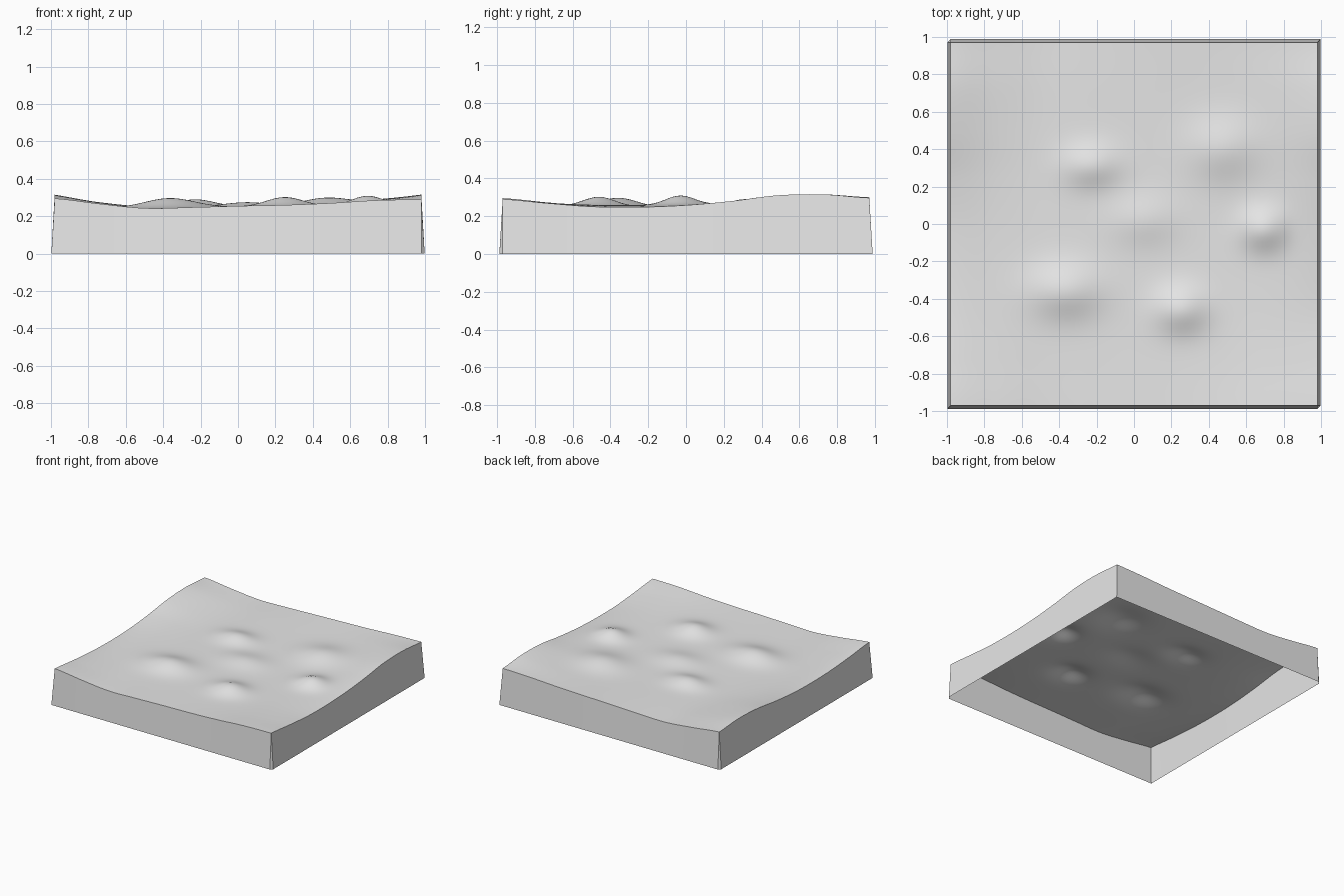
import bpy
import bmesh
import math
from mathutils import Vector

cube = bpy.data.objects.get("Cube")
if cube:
    bpy.data.objects.remove(cube, do_unlink=True)

HALF_X, HALF_Y = 0.98, 0.97   # half size of the ground patch
FLARE = 0.018                 # outward lean of the skirt at its foot
CELLS = 80                    # grid cells along each side
FLOOR = 0.25                  # resting height of the middle

# Rim heights in thousandths, evenly spaced along each side
RIM = {
    "front": (295, 266, 243, 248, 255, 260, 270, 285, 290),
    "back": (300, 272, 250, 254, 262, 270, 278, 290, 297),
    "left": (290, 268, 250, 248, 258, 280, 310, 315, 297),
    "right": (295, 272, 254, 248, 254, 275, 305, 315, 300),
}

# Mounds: centre x, centre y, height, radius along x, radius along y
MOUNDS = (
    (0.25, -0.46, 0.05, 0.14, 0.12),
    (0.69, -0.03, 0.05, 0.12, 0.11),
    (-0.37, -0.36, 0.05, 0.19, 0.14),
    (-0.23, 0.31, 0.04, 0.15, 0.11),
    (0.05, 0.02, 0.025, 0.18, 0.13),
    (0.47, 0.40, 0.04, 0.18, 0.16),
)


def rim_height(side, t):
    """Smooth curve through the rim heights of one side."""
    pts = RIM[side]
    last = len(pts) - 1
    i = min(int(t * last), last - 1)
    f = t * last - i
    a, b, c, d = (pts[max(0, min(last, i + k))] for k in (-1, 0, 1, 2))
    slope_b, slope_c = (c - a) / 2, (d - b) / 2
    s = f * f * (3 - 2 * f)
    value = b + (c - b) * s + slope_b * f * (1 - f) ** 2 - slope_c * f * f * (1 - f)
    return value / 1000


def mix(a, b, t):
    return a + (b - a) * t


def ground_height(u, v):
    """Height of the ground, with u and v running from 0 to 1."""
    h = mix(rim_height("front", u), rim_height("back", u), v)
    for side, near, end in (("right", 1 - u, 0), ("left", u, 1)):
        straight = mix(rim_height("front", end), rim_height("back", end), v)
        h += (rim_height(side, v) - straight) * near ** 5
    inner = 16 * u * (1 - u) * v * (1 - v)
    h = mix(h, FLOOR, inner)
    x, y = (2 * u - 1) * HALF_X, (2 * v - 1) * HALF_Y
    fade = min(1, 3 * inner)
    for cx, cy, height, rx, ry in MOUNDS:
        h += fade * height * math.exp(-((x - cx) / rx) ** 2 - ((y - cy) / ry) ** 2)
    return h


def ground_point(i, j):
    u, v = i / CELLS, j / CELLS
    return Vector(((2 * u - 1) * HALF_X, (2 * v - 1) * HALF_Y, ground_height(u, v)))


def make_object(name, bm, material, smooth):
    mesh = bpy.data.meshes.new(name)
    bm.to_mesh(mesh)
    bm.free()
    mesh.materials.append(material)
    mesh.polygons.foreach_set("use_smooth", [smooth] * len(mesh.polygons))
    obj = bpy.data.objects.new(name, mesh)
    bpy.context.collection.objects.link(obj)
    return obj


# Plain grey material
GREY = (0.8, 0.8, 0.8, 1)
grey = bpy.data.materials.new("plain grey")
grey.use_nodes = True
grey.diffuse_color = GREY
grey.node_tree.nodes["Principled BSDF"].inputs["Base Color"].default_value = GREY

# Rolling ground surface
bm = bmesh.new()
steps = range(CELLS + 1)
rows = [[bm.verts.new(ground_point(i, j)) for i in steps] for j in steps]
for low, high in zip(rows, rows[1:]):
    for i in range(CELLS):
        bm.faces.new((low[i], low[i + 1], high[i + 1], high[i]))
make_object("ground_surface", bm, grey, True)

# Skirt: four walls leaning outward, counter-clockwise from the front
bm = bmesh.new()
walls = (
    ("front", [(i, 0) for i in steps], Vector((0, -FLARE, 0))),
    ("left", [(CELLS, j) for j in steps], Vector((FLARE, 0, 0))),
    ("back", [(i, CELLS) for i in reversed(steps)], Vector((0, FLARE, 0))),
    ("right", [(0, j) for j in reversed(steps)], Vector((-FLARE, 0, 0))),
)


def foot_point(cell, lean):
    """Foot below a rim point; two opposite corners are mitred."""
    foot = ground_point(*cell)
    foot.z = 0
    if cell in ((0, 0), (CELLS, CELLS)):
        sign = 1 if cell[0] else -1
        return foot + Vector((sign * FLARE, sign * FLARE, 0))
    return foot + lean


for side, cells, lean in walls:
    top = [bm.verts.new(ground_point(*c)) for c in cells]
    foot = [bm.verts.new(foot_point(c, lean)) for c in cells]
    for k in range(CELLS):
        bm.faces.new((foot[k], foot[k + 1], top[k + 1], top[k]))

# Narrow bevel closing the other two corners
for first, second in ((0, 1), (2, 3)):
    corner = walls[first][1][-1]
    bm.faces.new([bm.verts.new(p) for p in (
        foot_point(corner, walls[first][2]),
        foot_point(corner, walls[second][2]),
        ground_point(*corner))])
bmesh.ops.remove_doubles(bm, verts=bm.verts, dist=0.0001)
make_object("skirt_walls", bm, grey, False)
